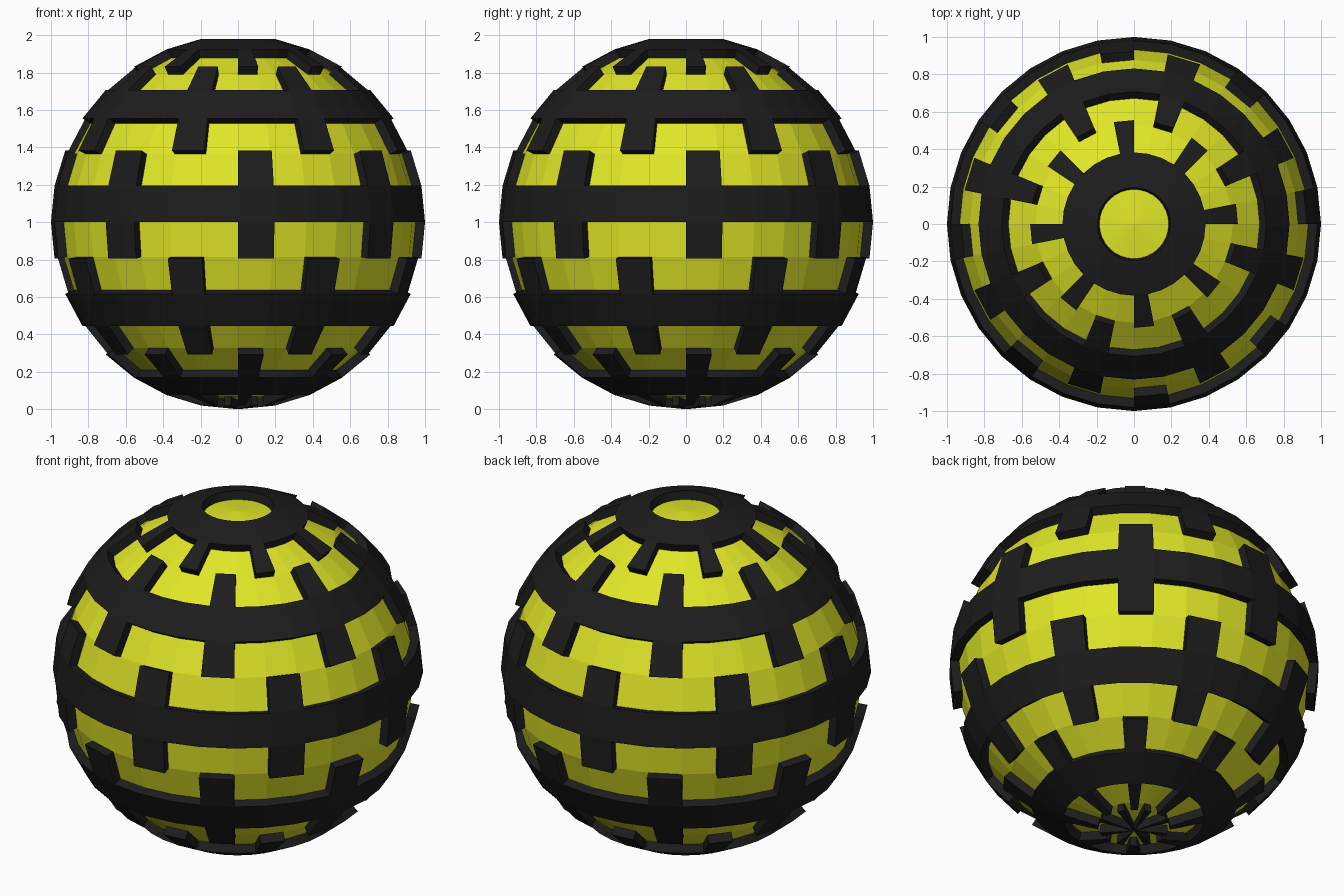
import bpy, bmesh
from math import pi, atan2, acos
from mathutils import Vector, Matrix

if "Cube" in bpy.data.objects:
    bpy.data.objects.remove(bpy.data.objects["Cube"])

SEGS, RINGS = 32, 16
INNER = 0.95                      # radius of the core under the raised pattern
BANDS = {1, 4, 7, 10, 13}         # full rings, counted from the top
TEETH = {2: 0, 3: 2, 5: 2, 6: 0, 8: 0, 9: 2, 11: 2, 12: 0, 14: 0, 15: 2}  # ring: column offset


def material(name, color):
    m = bpy.data.materials.new(name)
    m.diffuse_color = (*color, 1)
    m.use_nodes = True
    m.node_tree.nodes["Principled BSDF"].inputs["Base Color"].default_value = m.diffuse_color
    return m


def finish(bm, name, mat):
    bmesh.ops.recalc_face_normals(bm, faces=bm.faces[:])
    bmesh.ops.translate(bm, verts=bm.verts[:], vec=(0, 0, 1))
    me = bpy.data.meshes.new(name)
    bm.to_mesh(me)
    bm.free()
    me.materials.append(mat)
    ob = bpy.data.objects.new(name, me)
    bpy.context.collection.objects.link(ob)


def sphere(radius):
    bm = bmesh.new()
    bmesh.ops.create_uvsphere(bm, u_segments=SEGS, v_segments=RINGS, radius=radius)
    return bm


def is_raised(face):
    c = face.calc_center_median().normalized()
    ring = int(acos(c.z) / (pi / RINGS))
    col = int((atan2(c.x, -c.y) % (2 * pi)) / (2 * pi / SEGS))
    return ring in BANDS or (ring in TEETH and col % 4 == TEETH[ring])


# yellow core
finish(sphere(INNER), "core", material("yellow", (0.75, 0.8, 0.02)))

# black raised bands with square teeth
bm = sphere(1)
bmesh.ops.delete(bm, geom=[f for f in bm.faces if not is_raised(f)], context='FACES')
outer = bm.faces[:]
ext = bmesh.ops.extrude_face_region(bm, geom=outer, use_keep_orig=True)
inner = [g for g in ext["geom"] if isinstance(g, bmesh.types.BMVert)]
bmesh.ops.scale(bm, vec=Vector((1, 1, 1)) * (INNER - 0.001), verts=inner)
finish(bm, "toothed_bands", material("black", (0.012, 0.012, 0.012)))
